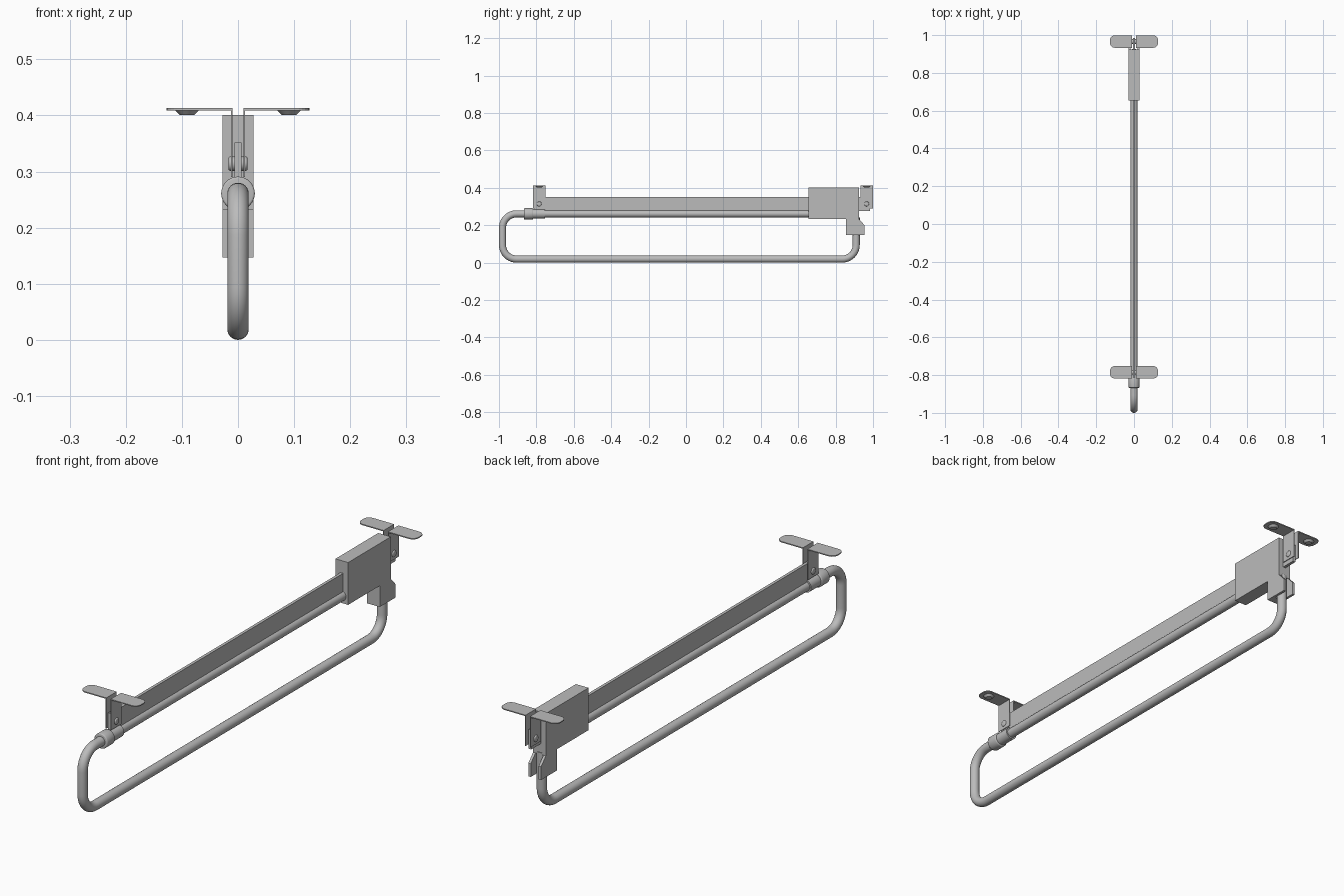
import bpy, bmesh, math
from mathutils import Matrix, Vector

if "Cube" in bpy.data.objects:
    bpy.data.objects.remove(bpy.data.objects["Cube"], do_unlink=True)

GREY = (0.5, 0.5, 0.5, 1)
steel = bpy.data.materials.new("satin_grey_steel")
steel.diffuse_color = GREY
steel.use_nodes = True
steel.node_tree.nodes["Principled BSDF"].inputs["Base Color"].default_value = GREY


def finish(name, bm, smooth=False):
    bmesh.ops.recalc_face_normals(bm, faces=bm.faces)
    mesh = bpy.data.meshes.new(name)
    bm.to_mesh(mesh)
    bm.free()
    mesh.materials.append(steel)
    ob = bpy.data.objects.new(name, mesh)
    bpy.context.collection.objects.link(ob)
    if smooth:
        bpy.ops.object.select_all(action='DESELECT')
        ob.select_set(True)
        bpy.context.view_layer.objects.active = ob
        bpy.ops.object.shade_smooth_by_angle(angle=math.radians(35))
    return ob


def prism(name, points, offset):
    """Extrude a closed outline by an offset vector."""
    bm = bmesh.new()
    face = bm.faces.new([bm.verts.new(p) for p in points])
    ext = bmesh.ops.extrude_face_region(bm, geom=[face])
    verts = [g for g in ext["geom"] if isinstance(g, bmesh.types.BMVert)]
    bmesh.ops.translate(bm, verts=verts, vec=offset)
    return finish(name, bm)


def side_plate(name, yz, x0, x1):
    return prism(name, [(x0, y, z) for y, z in yz], (x1 - x0, 0, 0))


def rect(y0, y1, z0, z1):
    return [(y0, z0), (y1, z0), (y1, z1), (y0, z1)]


def round_part(name, r1, r2, depth, centre, axis, bevel=0):
    """Cylinder or cone along an axis."""
    bm = bmesh.new()
    bmesh.ops.create_cone(bm, cap_ends=True, segments=32, radius1=r1, radius2=r2, depth=depth)
    if bevel:
        rims = [e for e in bm.edges if any(len(f.verts) > 4 for f in e.link_faces)]
        bmesh.ops.bevel(bm, geom=rims, offset=bevel, segments=3, profile=0.5, affect='EDGES')
    turn = Vector(axis).to_track_quat('Z', 'Y').to_matrix().to_4x4()
    bm.transform(Matrix.Translation(centre) @ turn)
    return finish(name, bm, True)


# Bent hanging loop: a path with rounded corners swept into a tube
R, ROD_Z = 0.019, 0.261
corners = [(-0.80, ROD_Z), (-0.981, ROD_Z), (-0.981, R), (0.91, R), (0.91, 0.24)]
path = [corners[0]]
for a, b, c in zip(corners, corners[1:], corners[2:]):
    a, b, c = Vector(a), Vector(b), Vector(c)
    u, v = (a - b).normalized(), (c - b).normalized()
    bend = 0.075
    hub = b + (u + v) * bend
    for i in range(11):
        t = math.pi / 2 * i / 10
        path.append(hub - v * bend * math.cos(t) - u * bend * math.sin(t))
path.append(corners[-1])
bm = bmesh.new()
rings = []
for i, p in enumerate(path):
    d = Vector(path[min(i + 1, len(path) - 1)]) - Vector(path[max(i - 1, 0)])
    d.normalize()
    normal = Vector((0, -d.y, d.x))
    rings.append([bm.verts.new(Vector((0, *p)) + R * (math.cos(t) * Vector((1, 0, 0)) + math.sin(t) * normal))
                  for t in (math.tau * k / 24 for k in range(24))])
for r, s in zip(rings, rings[1:]):
    for k in range(24):
        bm.faces.new((r[k], r[k - 1], s[k - 1], s[k]))
bm.faces.new(rings[0])
bm.faces.new(rings[-1])
finish("hanging_loop", bm, True)

# Straight rail, its collar and the flat bar above
round_part("upper_rod", R, R, 1.50, (0, -0.05, ROD_Z), (0, 1, 0))
round_part("swivel_collar", 0.03, 0.03, 0.05, (0, -0.842, ROD_Z), (0, 1, 0), 0.004)
round_part("collar_sleeve", 0.025, 0.025, 0.065, (0, -0.787, ROD_Z), (0, 1, 0))
side_plate("support_bar", rect(-0.812, 0.985, 0.275, 0.352), -0.006, 0.006)

# Rear housing with a forked catch that holds the loop
side_plate("rear_housing", rect(0.655, 0.925, 0.232, 0.401), -0.028, 0.028)
side_plate("catch_front_wall", rect(0.855, 0.89, 0.147, 0.232), -0.028, 0.028)
prong = [(0.89, 0.147), (0.955, 0.147), (0.955, 0.20), (0.925, 0.232), (0.89, 0.232)]
for side, s in (("left", 1), ("right", -1)):
    side_plate(side + "_catch_prong", prong, s * 0.0175, s * 0.028)

# Mounting brackets: upright plate, rounded tab, screw boss and bolt
for end, y in (("front", -0.785), ("rear", 0.966)):
    w = 0.033
    for side, s in (("left", 1), ("right", -1)):
        side_plate(f"{end}_{side}_bracket_upright", rect(y - w, y + w, 0.29, 0.413),
                   s * 0.0095, s * 0.0125)
        tab = [(s * 0.0095, y - w, 0.409), (s * 0.0095, y + w, 0.409)]
        for sy in (1, -1):
            arc = [(s * (0.102 + 0.025 * math.sin(t)), y + sy * (0.008 + 0.025 * math.cos(t)), 0.409)
                   for t in (math.pi / 2 * k / 6 for k in range(7))]
            tab += arc if sy == 1 else arc[::-1]
        prism(f"{end}_{side}_bracket_tab", tab, (0, 0, 0.004))
        round_part(f"{end}_{side}_screw_boss", 0.013, 0.022, 0.009, (s * 0.091, y, 0.4055), (0, 0, 1))
    round_part(end + "_bracket_bolt", 0.013, 0.013, 0.034, (0, y, 0.314), (1, 0, 0), 0.004)
